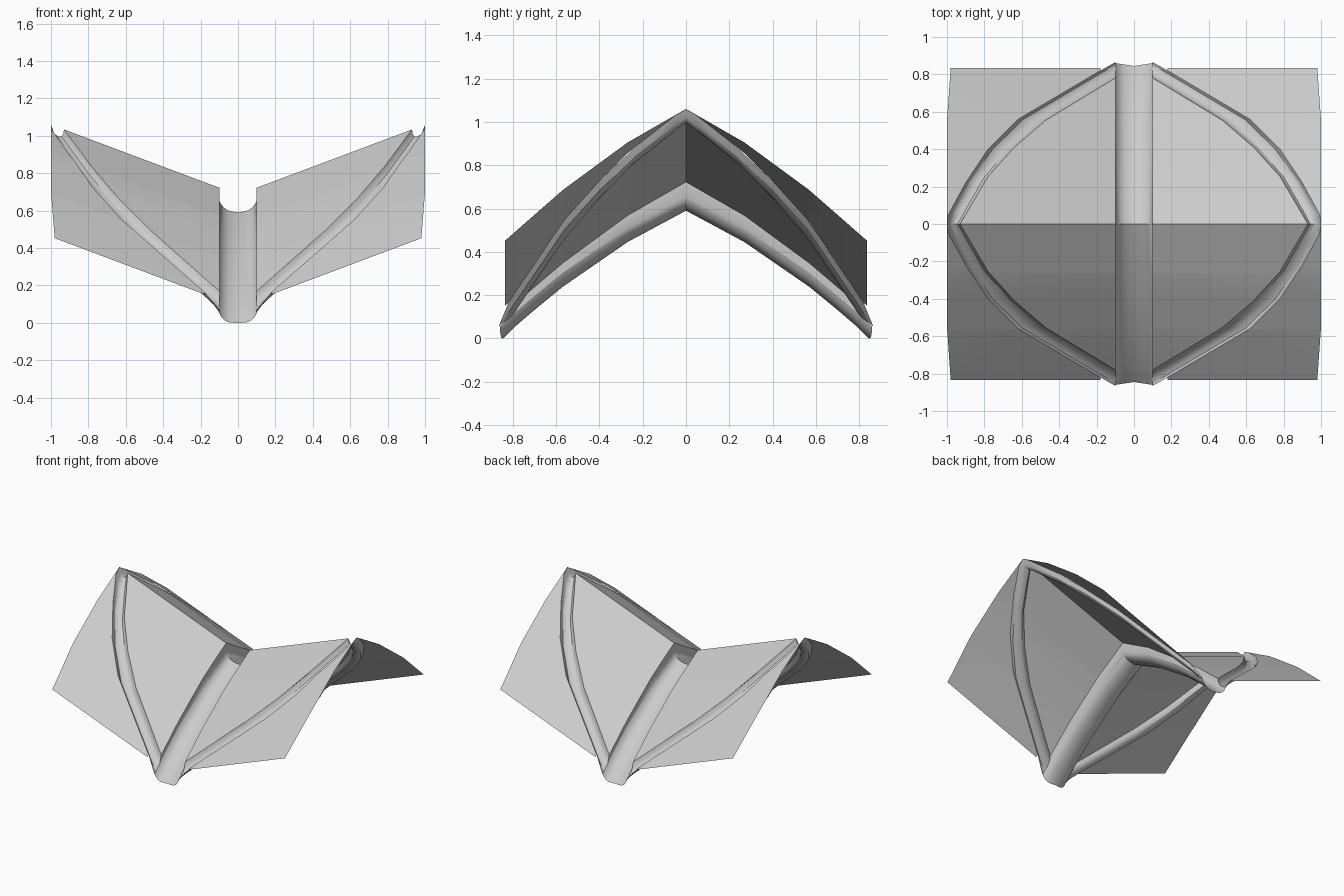
import bpy, bmesh

if "Cube" in bpy.data.objects:
    bpy.data.objects.remove(bpy.data.objects["Cube"])

# Side profile of the sheet at x = 0 (y, z); the wings rise sideways at SLOPE
PROFILE = [(0, .685), (.27, .53), (.57, .31), (.835, .085), (.88, .045)]
GUTTER_BED = [(0, .59), (.27, .445), (.57, .238), (.76, .082), (.845, 0), (.88, -.033)]
SLOPE = .375

# Plan curves (x, y) bounding the arched channel, in one quarter
INNER = [(.1, .78), (.17, .738), (.47, .556), (.64, .41), (.78, .255), (.871, .10), (.93, 0)]
OUTER = [(.1, .865), (.18, .82), (.62, .56), (.78, .40), (.90, .22), (.993, .05), (1, 0)]


def lerp_table(table, v):
    for (a, p), (b, q) in zip(table, table[1:]):
        if v <= b + 1e-9:
            return p + (q - p) * (v - a) / (b - a)
    return table[-1][1]


def roof(x, y):
    return lerp_table(PROFILE, y) + SLOPE * x


def x_at(curve, y):
    return lerp_table([(b, a) for a, b in reversed(curve)], y)


def edge_x(y):
    return 1.0 if y < .55 else 1.0 - .02 * (y - .55) / .285


def sheet(name, rows):
    """Loft equal-length rows of points for one quarter, mirrored to all four."""
    bm = bmesh.new()
    grid = [[bm.verts.new(p) for p in row] for row in rows]
    for r0, r1 in zip(grid, grid[1:]):
        for i in range(len(r0) - 1):
            bm.faces.new((r0[i], r0[i + 1], r1[i + 1], r1[i]))
    bmesh.ops.remove_doubles(bm, verts=bm.verts[:], dist=1e-5)
    bm.normal_update()
    if sum(f.normal.z * f.calc_area() for f in bm.faces) < 0:
        bmesh.ops.reverse_faces(bm, faces=bm.faces[:])
    me = bpy.data.meshes.new(name)
    bm.to_mesh(me)
    bm.free()
    ob = bpy.data.objects.new(name, me)
    bpy.context.collection.objects.link(ob)
    mod = ob.modifiers.new("mirror", 'MIRROR')
    mod.use_axis = (True, True, False)
    bpy.ops.object.select_all(action='DESELECT')
    ob.select_set(True)
    bpy.context.view_layer.objects.active = ob
    bpy.ops.object.modifier_apply(modifier="mirror")
    bpy.ops.object.shade_smooth_by_angle(angle=.5)
    return ob


def levels(curve, top):
    ys = {y for _, y in curve} | {y for y, _ in PROFILE} | {.55, top}
    return sorted(y for y in ys if y <= top)


# Inner roof panels, from the gutter to the arched channel
sheet("inner_roof_panel", [[(x, y, roof(x, y)) for x in (.1, x_at(INNER, y))]
                           for y in levels(INNER, .78)])

# Outer roof panels, from the arched channel to the side edges
sheet("outer_roof_panel", [[(x, y, roof(x, y)) for x in
                            (max(.18, x_at(OUTER, y)), edge_x(y))]
                           for y in levels(OUTER, .835)])

# Arched channels: a shallow trough between the two plan curves
TROUGH = [(0, 0), (.06, -.025), (.18, -.041), (.4, -.047), (.65, -.045), (.82, -.035), (1, 0)]
rows = []
for k, ((ax, ay), (bx, by)) in enumerate(zip(INNER, OUTER)):
    row = []
    for t, d in TROUGH:
        x, y = ax + (bx - ax) * t, ay + (by - ay) * t
        if k == 0 and t > .8:
            d = -.04          # open end, no outer wall
        row.append((x, y, roof(x, y) + d))
    rows.append(row)
sheet("arched_channel", rows)

# Central gutter: rounded bed with upright sides
BED = [(0, 0), (.03, .005), (.055, .012), (.075, .026), (.09, .044), (.1, .065)]
rows = []
for y in (0, .27, .57, .70, .78, .80, .845):
    row = []
    for x, h in BED:
        yy = y + (.15 * x if y > .84 else 0)
        row.append((x, yy, lerp_table(GUTTER_BED, yy) + h))
    rim = roof(.1, yy) - (.044 if y > .79 else 0)
    row.append((.1, yy, max(rim, row[-1][2])))
    rows.append(row)
sheet("central_gutter", rows)
